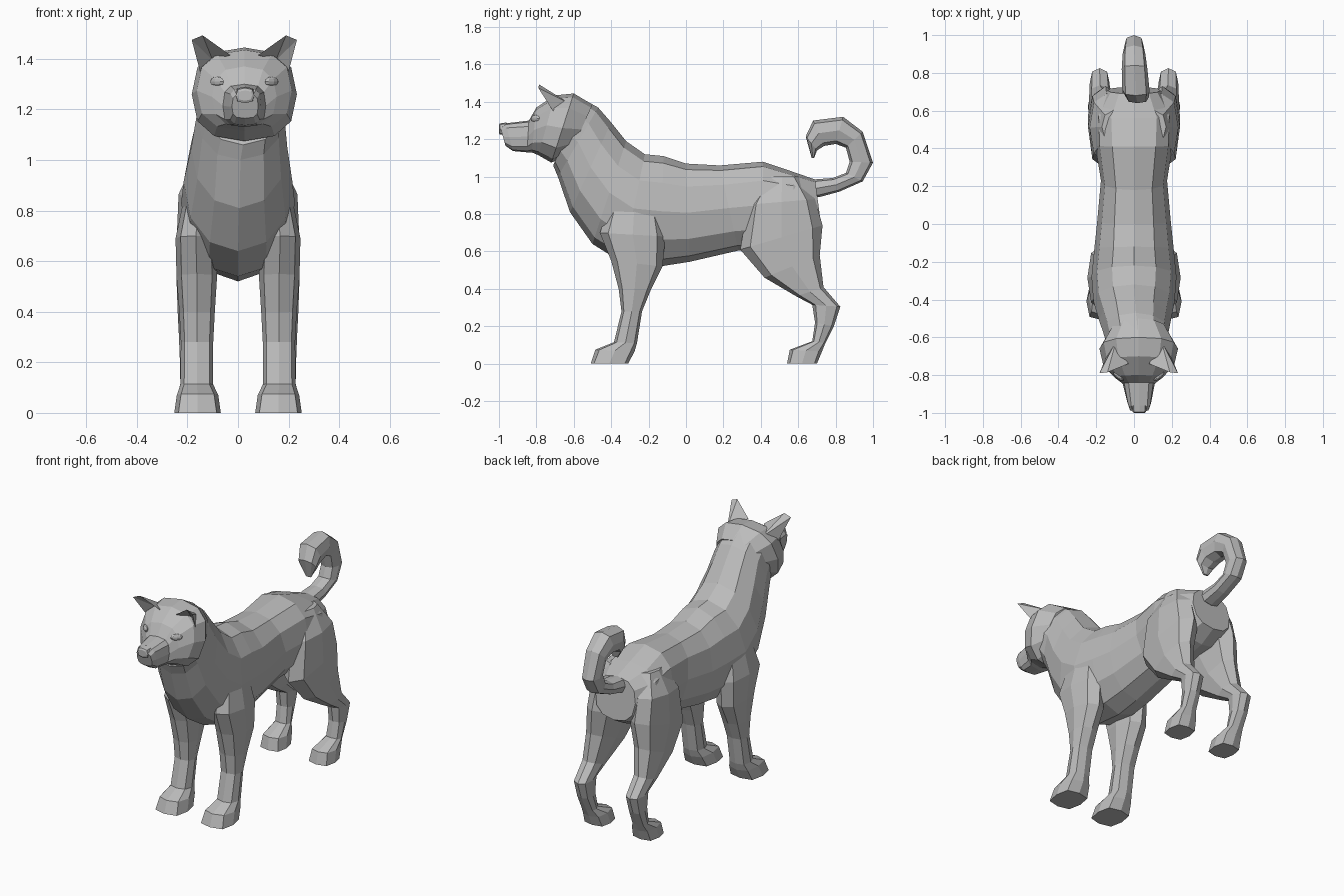
import bpy, bmesh, math
from mathutils import Vector

fur = bpy.data.materials.new("grey_fur")
fur.diffuse_color = (0.5, 0.5, 0.5, 1)


def finish(bm, name):
    bmesh.ops.recalc_face_normals(bm, faces=bm.faces)
    me = bpy.data.meshes.new(name)
    bm.to_mesh(me)
    bm.free()
    me.materials.append(fur)
    ob = bpy.data.objects.new(name, me)
    bpy.context.collection.objects.link(ob)
    return ob


def loft(name, rings, n, flip=1):
    """Each ring: point a (y, z), point b (y, z), centre x, half width, squareness."""
    bm = bmesh.new()
    loops = []
    for ay, az, by, bz, cx, hw, e in rings:
        loop = []
        for k in range(n):
            t = 2 * math.pi * k / n
            c, s = [math.copysign(abs(v) ** (2 / e), v) if abs(v) > 1e-6 else 0
                    for v in (math.cos(t), math.sin(t))]
            loop.append(bm.verts.new((flip * (cx + hw * s),
                                      (ay + by) / 2 + (ay - by) / 2 * c,
                                      (az + bz) / 2 + (az - bz) / 2 * c)))
        loops.append(loop)
    for p, q in zip(loops, loops[1:]):
        for k in range(n):
            j = (k + 1) % n
            bm.faces.new((p[k], p[j], q[j], q[k]))
    bm.faces.new(loops[0])
    bm.faces.new(loops[-1])
    return finish(bm, name)


# Torso and neck, rump to throat
loft("body", [
    (.69, .985, .725, .72, 0, .14, 2.4),
    (.56, 1.03, .62, .66, 0, .21, 2.5),
    (.41, 1.08, .42, .62, 0, .205, 2.4),
    (.18, 1.06, .28, .605, 0, .175, 2.3),
    (0, 1.07, .02, .545, 0, .195, 2.2),
    (-.12, 1.11, -.14, .52, 0, .21, 2.1),
    (-.22, 1.12, -.34, .54, 0, .225, 2.1),
    (-.32, 1.19, -.50, .64, 0, .215, 2.1),
    (-.40, 1.29, -.62, .81, .005, .19, 2.1),
    (-.47, 1.37, -.685, 1.0, .01, .172, 2.2),
    (-.56, 1.42, -.71, 1.06, .02, .165, 2.2)], 12)

# Head and muzzle
HX = .025
loft("head", [
    (-.50, 1.385, -.62, 1.12, HX, .15, 2.2),
    (-.60, 1.445, -.72, 1.075, HX, .208, 2.5),
    (-.70, 1.435, -.79, 1.115, HX, .188, 2.5),
    (-.80, 1.37, -.825, 1.13, HX, .128, 2.5),
    (-.84, 1.30, -.85, 1.13, HX, .085, 3),
    (-.965, 1.285, -.925, 1.137, HX + .003, .063, 3.5),
    (-.992, 1.262, -.965, 1.165, HX + .003, .052, 3.2)], 12)

# Nose pad
loft("nose", [
    (-.96, 1.29, -.96, 1.225, HX + .003, .04, 3),
    (-.995, 1.285, -.995, 1.225, HX + .003, .036, 3),
    (-1.0, 1.275, -1.0, 1.235, HX + .003, .028, 3)], 8)

# Curled tail, outer edge then inner edge
loft("tail", [
    (.64, .90, .62, .985, 0, .07, 2.6),
    (.71, .89, .68, .985, 0, .062, 2.6),
    (.82, .92, .785, .993, 0, .056, 2.6),
    (.945, .975, .855, 1.02, 0, .055, 2.6),
    (1.0, 1.075, .875, 1.08, 0, .052, 2.6),
    (.945, 1.24, .855, 1.155, 0, .06, 2.6),
    (.84, 1.32, .80, 1.175, .003, .068, 2.6),
    (.68, 1.30, .74, 1.165, .01, .072, 2.6),
    (.64, 1.215, .70, 1.14, .018, .06, 2.6),
    (.672, 1.10, .685, 1.10, .02, .02, 2.6)], 8)

front_leg = [
    (-.51, 0, -.31, 0, .16, .092, 3.5),
    (-.485, .075, -.275, .065, .16, .082, 3),
    (-.385, .115, -.262, .11, .163, .065, 2.6),
    (-.345, .28, -.235, .28, .162, .064, 2.6),
    (-.36, .40, -.19, .39, .162, .07, 2.6),
    (-.40, .55, -.125, .52, .163, .08, 2.5),
    (-.46, .70, -.11, .68, .167, .08, 2.4),
    (-.38, .95, -.16, .93, .14, .055, 2.2)]
hind_leg = [
    (.54, 0, .70, 0, .17, .075, 3.5),
    (.555, .075, .727, .065, .172, .068, 3),
    (.675, .12, .745, .11, .178, .05, 2.6),
    (.69, .22, .79, .20, .182, .048, 2.6),
    (.675, .315, .825, .305, .182, .052, 2.5),
    (.59, .36, .735, .41, .18, .058, 2.5),
    (.42, .46, .715, .58, .168, .075, 2.5),
    (.29, .61, .73, .74, .15, .093, 2.5),
    (.33, .85, .69, .88, .145, .09, 2.4),
    (.43, 1.0, .60, 1.0, .11, .06, 2.2)]

# Ear rim: outer base, inner base, back base, two tip points, hollow
ear_points = [(.175, -.71, 1.35), (.055, -.74, 1.415), (.12, -.62, 1.39),
              (.208, -.79, 1.475), (.165, -.785, 1.493), (.125, -.68, 1.395)]
ear_faces = [(2, 0, 3), (2, 3, 4), (2, 4, 1), (0, 5, 3), (5, 4, 3),
             (5, 1, 4), (2, 5, 0), (2, 1, 5)]

for side, sx in (("left", -1), ("right", 1)):
    loft("front_leg_" + side, front_leg, 8, sx)
    loft("hind_leg_" + side, hind_leg, 8, sx)

    # Ear
    bm = bmesh.new()
    vs = [bm.verts.new((HX + sx * x, y, z)) for x, y, z in ear_points]
    for f in ear_faces:
        bm.faces.new([vs[i] for i in f])
    finish(bm, "ear_" + side)

    # Almond eye set in the brow
    bm = bmesh.new()
    bmesh.ops.create_uvsphere(bm, u_segments=8, v_segments=6, radius=1)
    ob = finish(bm, "eye_" + side)
    ob.scale = (.036, .014, .02)
    ob.rotation_euler = (0, 0, sx * math.radians(42))
    ob.location = Vector((HX + sx * .108, -.805, 1.31))
